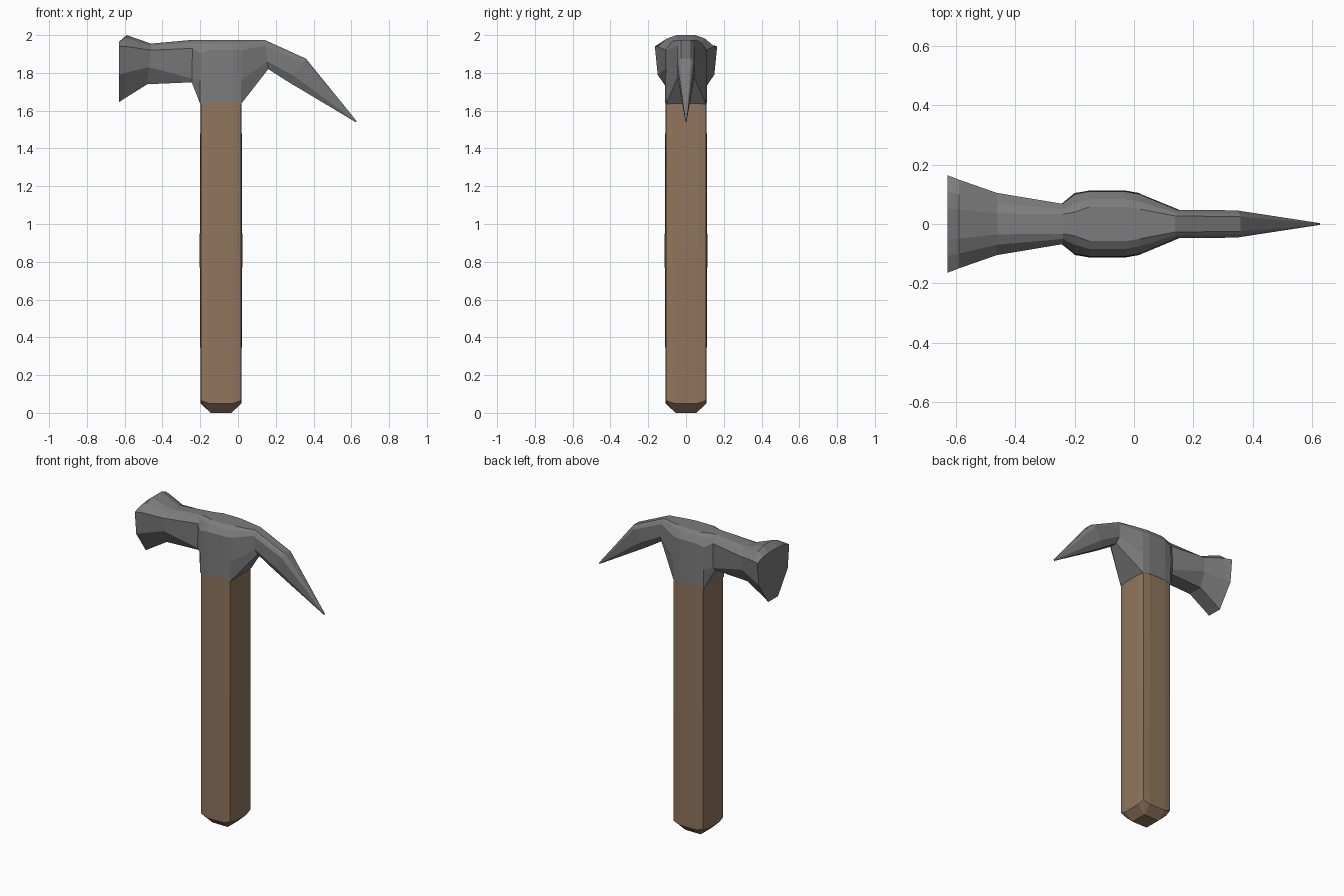
import bpy, bmesh

if "Cube" in bpy.data.objects:
    bpy.data.objects.remove(bpy.data.objects["Cube"])

CX = -0.09  # handle axis


def material(name, col):
    m = bpy.data.materials.new(name)
    m.diffuse_color = (*col, 1)
    m.use_nodes = True
    m.node_tree.nodes["Principled BSDF"].inputs["Base Color"].default_value = m.diffuse_color
    return m


def finish(name, bm, mat):
    bmesh.ops.recalc_face_normals(bm, faces=bm.faces)
    me = bpy.data.meshes.new(name)
    bm.to_mesh(me)
    bm.free()
    me.materials.append(mat)
    ob = bpy.data.objects.new(name, me)
    bpy.context.collection.objects.link(ob)
    return ob


def bridge(bm, a, b):
    n = len(a)
    for i in range(n):
        j = (i + 1) % n
        bm.faces.new((a[i], a[j], b[j], b[i]))


# Handle: square section with slightly bulging sides, chamfered foot
def handle_ring(bm, bulge, z_mid, z_corner):
    c, f = 0.105, 0.06
    pts = []
    x, y = 1, 0
    for _ in range(4):
        for u, v, z in ((c + bulge, -f, z_mid), (c + bulge, f, z_mid), (c, c, z_corner)):
            pts.append(bm.verts.new((CX + x * u - y * v, y * u + x * v, z)))
        x, y = -y, x
    return pts


bm = bmesh.new()
rings = [handle_ring(bm, 0.003, 0.05, 0.065),
         handle_ring(bm, 0.008, 0.85, 0.85),
         handle_ring(bm, 0.004, 1.65, 1.635)]
for a, b in zip(rings, rings[1:]):
    bridge(bm, a, b)
low = rings[0]
foot = [bm.verts.new((CX + x, y, 0)) for x, y in
        ((0.055, -0.055), (0.055, 0.055), (-0.055, 0.055), (-0.055, -0.055))]
for i in range(4):
    p = 3 * i
    n = (i + 1) % 4
    bm.faces.new((low[p], low[p + 1], foot[n], foot[i]))
    bm.faces.new((low[p + 1], low[p + 2], foot[n]))
    bm.faces.new((low[p + 2], low[(p + 3) % 12], foot[n]))
bm.faces.new(foot)
bm.faces.new(rings[-1])
finish("handle", bm, material("wood", (0.28, 0.18, 0.11)))


# Head: mirrored ten-sided sections lofted along x
def head_ring(bm, xt, xb, zt, top, w, zu, wl, zl, wb, zb):
    half = [(top, zt), ((top + w) / 2, zt - 0.3 * (zt - zu)), (w, zu), (wl, zl), (wb, zb)]
    ring = half + [(-y, z) for y, z in reversed(half)]
    return [bm.verts.new((xt + (xb - xt) * (zt - z) / (zt - zb), y, z)) for y, z in ring]


# x top, x bottom, z top, half top, half side, z, half low side, z, half bottom, z
sections = [
    (-0.63, -0.63, 1.965, 0.05, 0.165, 1.94, 0.15, 1.79, 0.05, 1.645),
    (-0.59, -0.60, 2.00, 0.05, 0.150, 1.94, 0.138, 1.80, 0.05, 1.665),
    (-0.46, -0.48, 1.955, 0.035, 0.105, 1.92, 0.095, 1.83, 0.05, 1.74),
    (-0.24, -0.245, 1.975, 0.033, 0.068, 1.93, 0.068, 1.77, 0.05, 1.75),
    (-0.20, -0.20, 1.975, 0.04, 0.100, 1.905, 0.103, 1.76, 0.105, 1.635),
    (-0.15, -0.15, 1.975, 0.058, 0.110, 1.92, 0.111, 1.76, 0.111, 1.643),
    (-0.03, -0.03, 1.975, 0.058, 0.110, 1.92, 0.111, 1.76, 0.111, 1.643),
    (0.02, 0.016, 1.975, 0.05, 0.100, 1.92, 0.103, 1.76, 0.105, 1.635),
    (0.14, 0.16, 1.975, 0.027, 0.048, 1.945, 0.047, 1.86, 0.025, 1.82),
    (0.36, 0.27, 1.875, 0.025, 0.046, 1.855, 0.045, 1.785, 0.02, 1.75),
    (0.628, 0.622, 1.545, 0.002, 0.003, 1.544, 0.003, 1.542, 0.002, 1.54),
]
bm = bmesh.new()
rings = [head_ring(bm, *s) for s in sections]
for a, b in zip(rings, rings[1:]):
    bridge(bm, a, b)
bm.faces.new(rings[0])
bm.faces.new(rings[-1])
finish("hammer_head", bm, material("steel", (0.2, 0.2, 0.2)))
